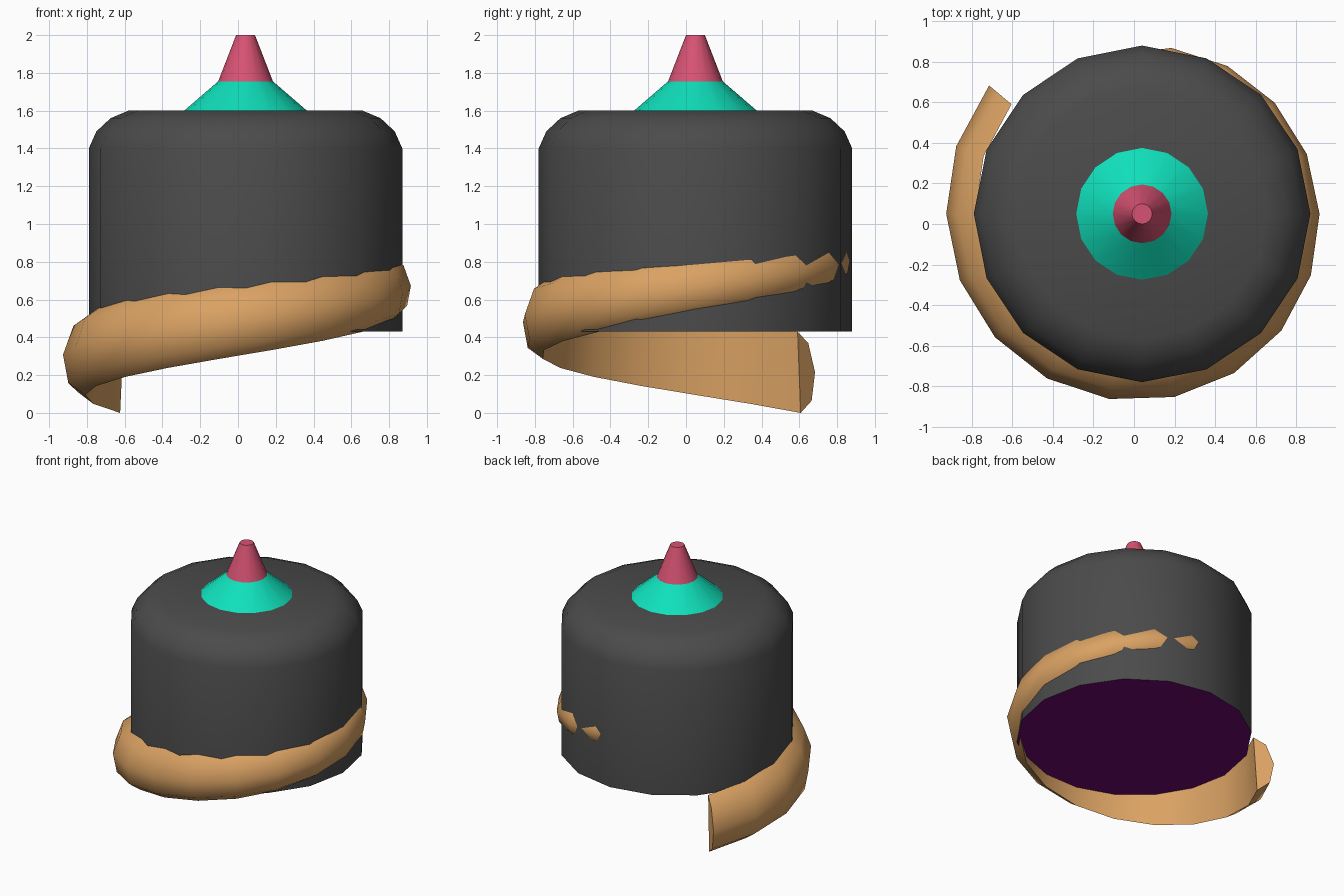
import bpy, bmesh
from math import sin, cos, radians

if "Cube" in bpy.data.objects:
    bpy.data.objects.remove(bpy.data.objects["Cube"])

CX, CY = 0.04, 0.05      # common axis of all parts
SIDES = 16


def build(name, rings, color, closed_section=False, caps=(True, True), angle=35):
    """Skin a list of equal-length point rings and shade the result."""
    bm = bmesh.new()
    vs = [[bm.verts.new(p) for p in ring] for ring in rings]
    n = len(vs[0])
    for a, b in zip(vs, vs[1:]):
        for i in range(n):
            j = (i + 1) % n
            bm.faces.new((a[i], a[j], b[j], b[i]))
    if caps[0]:
        bm.faces.new(vs[0][::-1])
    if caps[1] and len(vs) > 1:
        bm.faces.new(vs[-1])
    if len(vs) > 1 and all(caps):
        bmesh.ops.recalc_face_normals(bm, faces=bm.faces[:])
    me = bpy.data.meshes.new(name)
    bm.to_mesh(me)
    bm.free()
    ob = bpy.data.objects.new(name, me)
    bpy.context.collection.objects.link(ob)
    mat = bpy.data.materials.new(name + "_color")
    mat.diffuse_color = (*color, 1)
    mat.use_nodes = True
    mat.node_tree.nodes["Principled BSDF"].inputs["Base Color"].default_value = mat.diffuse_color
    me.materials.append(mat)
    bpy.ops.object.select_all(action='DESELECT')
    ob.select_set(True)
    bpy.context.view_layer.objects.active = ob
    bpy.ops.object.shade_smooth_by_angle(angle=radians(angle))
    return ob


def polar(r, deg, z):
    return (CX + r * cos(radians(deg)), CY + r * sin(radians(deg)), z)


def lathe(profile):
    return [[polar(r, 360 * i / SIDES, z) for i in range(SIDES)] for r, z in profile]


# drum-shaped body with rounded top edge, open below
build("body", lathe([(0.83, 0.43), (0.83, 1.40), (0.79, 1.49), (0.715, 1.56), (0.62, 1.60)]),
      (0.07, 0.07, 0.07), caps=(False, True))

# coloured underside
build("underside", lathe([(0.83, 0.43)]), (0.16, 0.002, 0.16))

# stepped tip
build("tip_collar", lathe([(0.325, 1.60), (0.145, 1.755)]), (0.005, 0.75, 0.50))
build("tip", lathe([(0.145, 1.755), (0.05, 2.0)]), (0.68, 0.085, 0.17))

# wood shaving-like band: half-round section spiralling up and thinning out
SECTION = [(-0.275, 0.0), (-0.065, 0.15), (0.0, 0.50), (-0.13, 0.86), (-0.335, 1.0)]
rings = []
for t in range(0, 321, 20):
    outer = 0.985 - 0.00046 * t - 1.8e-7 * t * t
    if t == 320:
        outer *= 0.97            # last ring sinks into the body
    height = 0.43 - 0.26 * (t / 310) ** 2
    rings.append([polar(outer + dr * height, 140 + t, 0.00238 * t + dz * height)
                  for dr, dz in SECTION])
build("spiral_band", rings, (0.70, 0.36, 0.125), angle=60)
